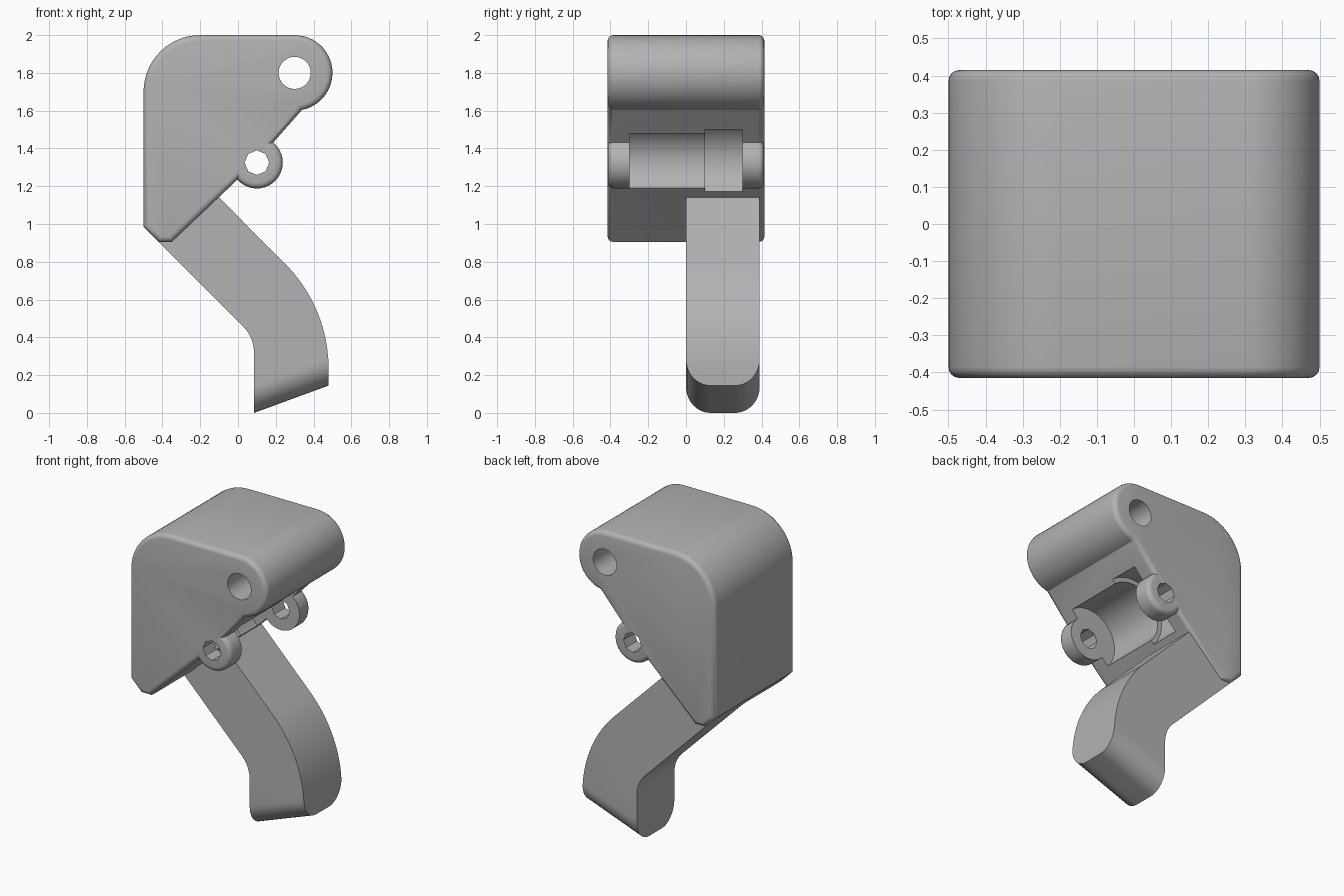
import bpy, bmesh
from math import sin, cos, radians
from mathutils import Matrix, Vector

cube = bpy.data.objects.get("Cube")
if cube:
    bpy.data.objects.remove(cube, do_unlink=True)

grey = bpy.data.materials.new("plain grey")
grey.use_nodes = True
grey.diffuse_color = (0.45, 0.45, 0.45, 1)
grey.node_tree.nodes["Principled BSDF"].inputs["Base Color"].default_value = grey.diffuse_color


def arc(cx, cz, r, a0, a1, n):
    """Points on an arc, angles in degrees."""
    angles = [radians(a0 + (a1 - a0) * i / n) for i in range(n + 1)]
    return [(cx + r * cos(a), cz + r * sin(a)) for a in angles]


def disc(cx, cz, r, n):
    return arc(cx, cz, r, 0, 360, n)[:-1]


def prism(name, profile, y0, y1, fillet=0, ends=(-1, 1)):
    """Extrude an x-z profile along y, rounding the rims of the chosen ends."""
    bm = bmesh.new()
    base = bm.faces.new([bm.verts.new((x, y0, z)) for x, z in profile])
    new = bmesh.ops.extrude_face_region(bm, geom=[base], use_keep_orig=True)["geom"]
    bmesh.ops.translate(bm, vec=(0, y1 - y0, 0),
                        verts=[v for v in new if isinstance(v, bmesh.types.BMVert)])
    bmesh.ops.recalc_face_normals(bm, faces=bm.faces)
    if fillet:
        rims = [y0 if e < 0 else y1 for e in ends]
        edges = [e for e in bm.edges
                 if any(all(abs(v.co.y - y) < 1e-5 for v in e.verts) for y in rims)]
        bmesh.ops.bevel(bm, geom=edges, offset=fillet, segments=4, profile=0.5,
                        affect='EDGES')
    mesh = bpy.data.meshes.new(name)
    bm.to_mesh(mesh)
    bm.free()
    mesh.materials.append(grey)
    obj = bpy.data.objects.new(name, mesh)
    bpy.context.collection.objects.link(obj)
    return obj


def combine(target, tool, operation):
    """Apply a boolean and remove the tool."""
    mod = target.modifiers.new(operation, 'BOOLEAN')
    mod.operation, mod.object, mod.solver = operation, tool, 'EXACT'
    bpy.context.view_layer.objects.active = target
    bpy.ops.object.modifier_apply(modifier=mod.name)
    bpy.data.objects.remove(tool, do_unlink=True)


def smooth(obj):
    bpy.ops.object.select_all(action='DESELECT')
    obj.select_set(True)
    bpy.context.view_layer.objects.active = obj
    bpy.ops.object.shade_smooth_by_angle(angle=radians(30))


HALF = 0.415
PIN = (0.1, 1.325)
PIVOT = (0.3, 1.8)

# Housing block with rounded rims
outline = ([(-0.5, 0.985)] + arc(-0.2, 1.7, 0.3, 180, 90, 16)
           + arc(*PIVOT, 0.2, 90, -79, 24)
           + [(0.1, 1.333), (-0.35, 0.905), (-0.42, 0.905)])
housing = prism("housing", outline, -HALF, HALF, 0.03)

# Pin lugs on both sides, rounded on the outside
for side in (-1, 1):
    inner, outer = side * 0.3, side * (HALF - 0.001)
    lug = prism("lug", disc(*PIN, 0.137, 40), min(inner, outer), max(inner, outer),
                0.03, (side,))
    combine(housing, lug, 'UNION')

# Stepped round pocket between the lugs, then the pin and pivot holes
for r, sides, y0, y1 in ((0.2, 48, -0.3, 0.12), (0.23, 48, 0.1, 0.3)):
    combine(housing, prism("pocket", disc(*PIN, r, sides), y0, y1), 'DIFFERENCE')
combine(housing, prism("pin_hole", disc(*PIN, 0.065, 8), -1, 1), 'DIFFERENCE')
combine(housing, prism("pivot_hole", disc(*PIVOT, 0.085, 32), -1, 1), 'DIFFERENCE')
smooth(housing)

# Curved lever, left long at the tip
side_shape = ([(-0.42, 0.905), (-0.3, 1.15), (-0.11, 1.15)]
              + arc(-0.31, 0.232, 0.79, 45, 0, 16)
              + [(0.48, -0.2), (0.085, -0.2)]
              + arc(-0.115, 0.317, 0.2, 0, 45, 10))
lever = prism("lever", side_shape, -0.1, 0.5)

# Slanted bar with a rounded end trims the lever's width and tip
R, WIDTH = 0.13, 0.39
end_shape = ([(0, -1.5)] + arc(R, -R, R, 180, 90, 10)
             + arc(WIDTH - R, -R, R, 90, 0, 10) + [(WIDTH, -1.5)])
bar = prism("bar", end_shape, -1, 1)
along = Vector((0.395, 0, 0.145)).normalized()
across = Vector((0, 1, 0))
frame = Matrix((across, along, across.cross(along))).transposed().to_4x4()
bar.data.transform(Matrix.Translation((0.085, 0, 0)) @ frame)
combine(lever, bar, 'INTERSECT')
smooth(lever)
